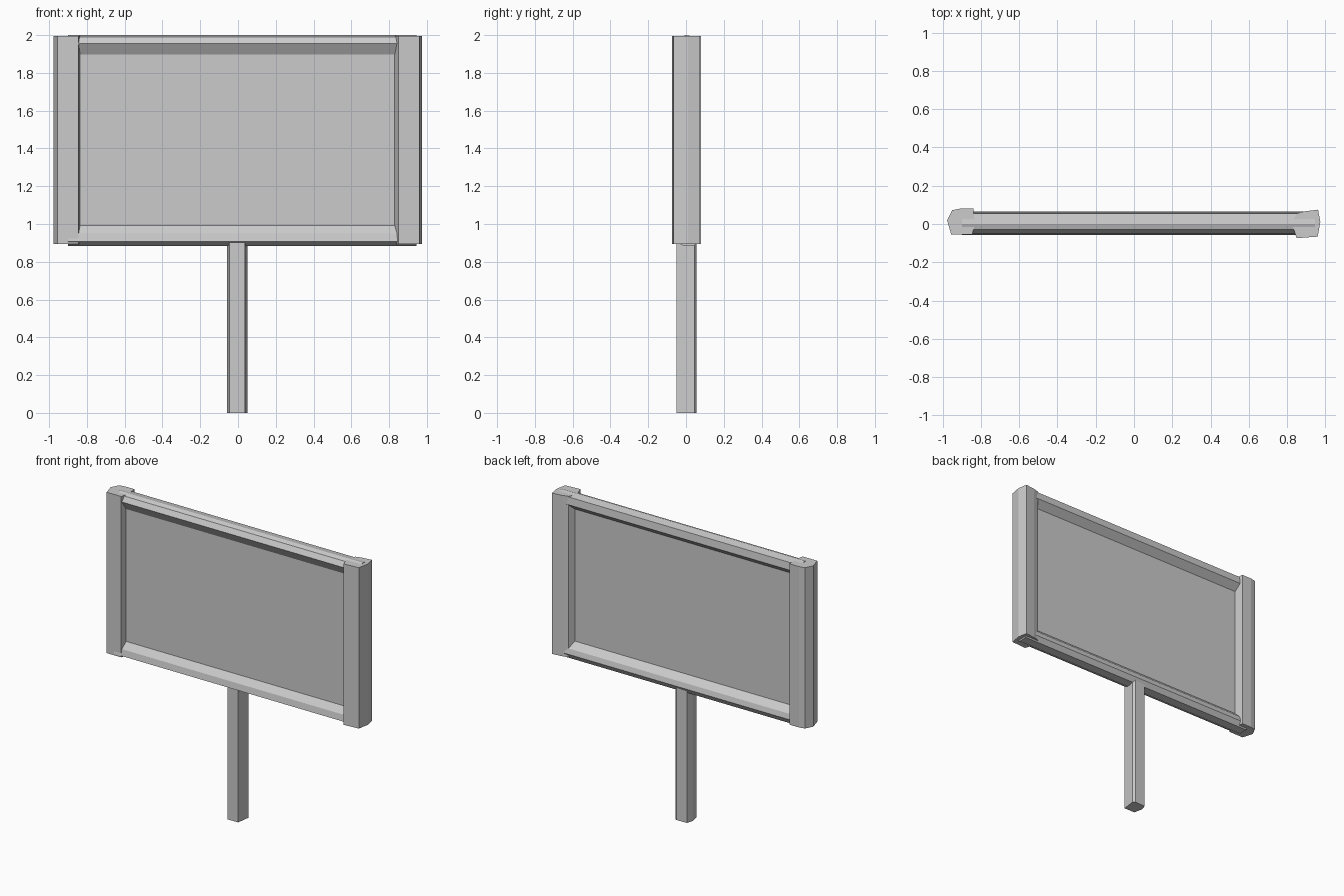
import bpy, bmesh
from mathutils import Vector

if "Cube" in bpy.data.objects:
    bpy.data.objects.remove(bpy.data.objects["Cube"])


def prism(name, profile, place, start, end):
    """Extrude a closed 2D profile from start to end; place maps (u, v, t) to xyz."""
    bm = bmesh.new()
    verts = [bm.verts.new(Vector(place(u, v, start))) for u, v in profile]
    face = bm.faces.new(verts)
    ext = bmesh.ops.extrude_face_region(bm, geom=[face])
    shift = Vector(place(0, 0, end)) - Vector(place(0, 0, start))
    moved = [g for g in ext["geom"] if isinstance(g, bmesh.types.BMVert)]
    bmesh.ops.translate(bm, verts=moved, vec=shift)
    bmesh.ops.recalc_face_normals(bm, faces=bm.faces)
    mesh = bpy.data.meshes.new(name)
    bm.to_mesh(mesh)
    bm.free()
    obj = bpy.data.objects.new(name, mesh)
    bpy.context.collection.objects.link(obj)
    return obj


def upright(u, v, t):
    return (u, v, t)


def along_x(u, v, t):
    return (t, u, v)


# Support pole: roughly hewn square timber
pole = [(-0.045, -0.05), (0.036, -0.05), (0.049, 0.045), (0.035, 0.055),
        (-0.045, 0.053), (-0.057, 0.01)]
prism("support_pole", pole, upright, 0.0, 0.91)

# Side posts: uneven cross-sections, wedge pointing in towards the panel
left_post = [(-0.845, -0.055), (-0.955, -0.055), (-0.977, 0.02), (-0.95, 0.072),
             (-0.91, 0.08), (-0.84, 0.08), (-0.838, 0.06), (-0.832, 0.0)]
right_post = [(0.85, -0.074), (0.96, -0.066), (0.974, 0.01), (0.962, 0.075),
              (0.89, 0.066), (0.85, 0.055), (0.825, 0.005), (0.828, -0.01)]
prism("left_post", left_post, upright, 0.895, 1.995)
prism("right_post", right_post, upright, 0.895, 1.995)

# Top and bottom rails running through the posts
top_rail = [(0.0, 2.0), (-0.03, 1.99), (-0.05, 1.956), (-0.014, 1.895),
            (0.012, 1.895), (0.06, 1.94), (0.054, 1.99)]
bottom_rail = [(-0.012, 0.995), (-0.05, 0.95), (-0.058, 0.907), (-0.01, 0.883),
               (0.045, 0.886), (0.065, 0.92), (0.056, 0.955), (0.012, 0.998)]
prism("top_rail", top_rail, along_x, -0.90, 0.945)
prism("bottom_rail", bottom_rail, along_x, -0.90, 0.945)

# Flat sign board held inside the frame
board = [(-0.86, -0.015), (0.86, -0.015), (0.86, 0.015), (-0.86, 0.015)]
prism("sign_board", board, upright, 0.94, 1.95)
